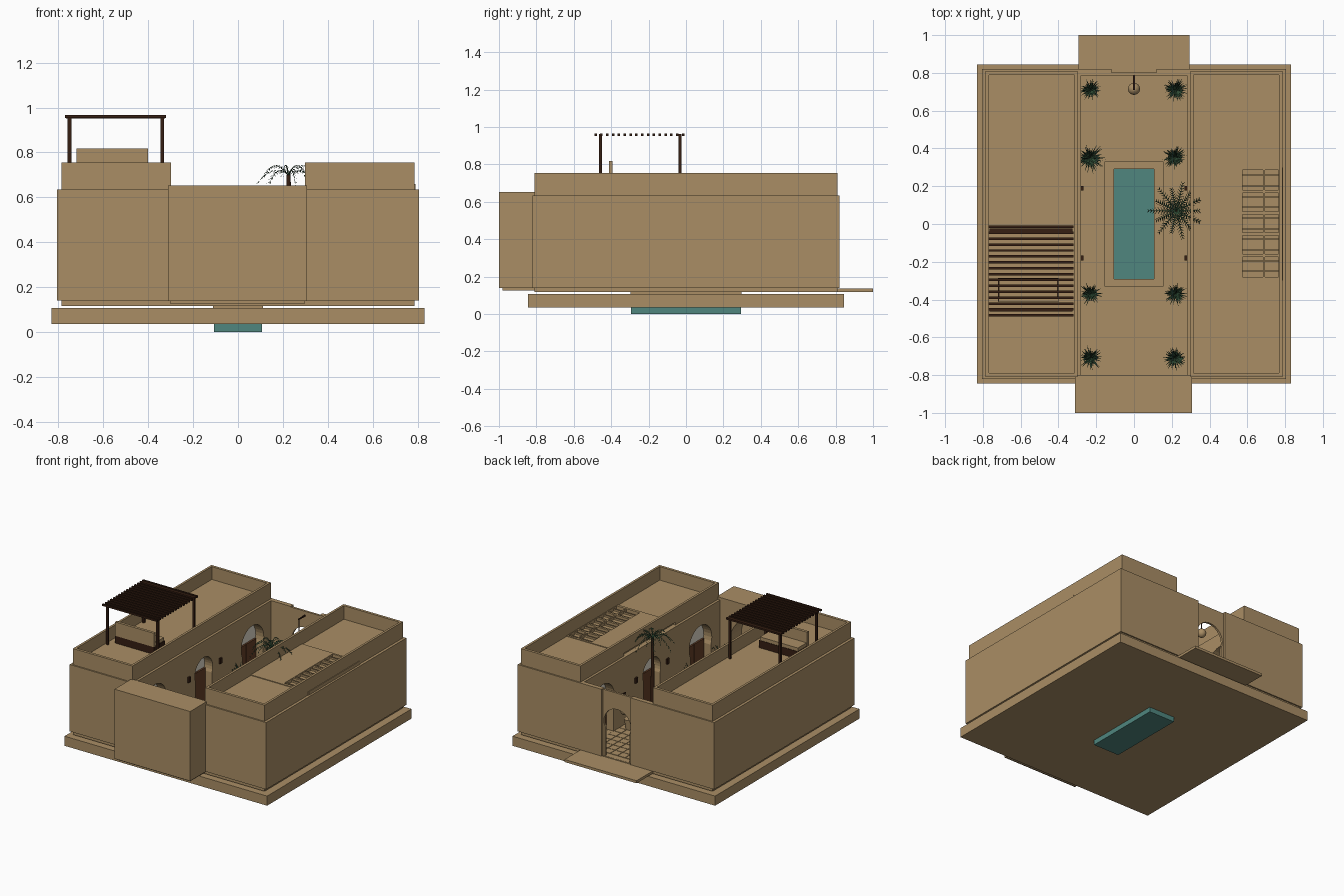
import bpy, bmesh, math, random
from mathutils import Vector, Matrix

if "Cube" in bpy.data.objects:
    bpy.data.objects.remove(bpy.data.objects["Cube"])
random.seed(4)

def mat(name, r, g, b):
    m = bpy.data.materials.new(name)
    m.diffuse_color = (r, g, b, 1)
    m.use_nodes = True
    m.node_tree.nodes["Principled BSDF"].inputs["Base Color"].default_value = m.diffuse_color
    return m

CLAY = mat("clay plaster", 0.40, 0.27, 0.13)
WATER = mat("pool teal", 0.08, 0.24, 0.21)
WOOD = mat("dark wood", 0.035, 0.013, 0.006)
DOOR = mat("door wood", 0.13, 0.05, 0.02)
LEAF = mat("leaf green", 0.03, 0.075, 0.037)
PALE = mat("pale plaster", 0.75, 0.70, 0.60)

def finish(name, bm, m, smooth=False):
    me = bpy.data.meshes.new(name)
    bm.to_mesh(me)
    bm.free()
    me.materials.append(m)
    if smooth:
        for p in me.polygons:
            p.use_smooth = len(p.vertices) == 4
    ob = bpy.data.objects.new(name, me)
    bpy.context.collection.objects.link(ob)
    return ob

def boxes(name, items, m=CLAY):
    """One object from boxes given as x0, x1, y0, y1, z0, z1."""
    bm = bmesh.new()
    for x0, x1, y0, y1, z0, z1 in items:
        M = Matrix.Translation(((x0+x1)/2, (y0+y1)/2, (z0+z1)/2)) @ Matrix.Diagonal((x1-x0, y1-y0, z1-z0, 1))
        bmesh.ops.create_cube(bm, size=1, matrix=M)
    return finish(name, bm, m)

def frame(name, x0, x1, y0, y1, tx, ty, z0, z1, m=CLAY):
    """Rectangular ring with side widths tx and ty."""
    return boxes(name, [(x0, x0+tx, y0, y1, z0, z1), (x1-tx, x1, y0, y1, z0, z1),
                        (x0+tx, x1-tx, y0, y0+ty, z0, z1), (x0+tx, x1-tx, y1-ty, y1, z0, z1)], m)

def cone(name, x, y, z0, z1, r0, r1, m, n=16):
    bm = bmesh.new()
    bmesh.ops.create_cone(bm, cap_ends=True, segments=n, radius1=r0, radius2=r1, depth=z1-z0,
                          matrix=Matrix.Translation((x, y, (z0+z1)/2)))
    return finish(name, bm, m, True)

def arch(name, c, w, spring, d0, d1, axis, m, bottom=0.141):
    """Horseshoe arch prism; axis 'x' runs through x, axis 'y' through y."""
    r = w * 0.55
    a0 = math.acos(w / 2 / r)
    pts = [(-w/2, bottom)]
    for i in range(21):
        a = math.pi + a0 - (math.pi + 2*a0) * i / 20
        pts.append((r*math.cos(a), spring + r*math.sin(a)))
    pts.append((w/2, bottom))
    bm = bmesh.new()
    put = lambda u, z, d: bm.verts.new((d, c+u, z) if axis == 'x' else (c+u, d, z))
    A, B = [put(u, z, d0) for u, z in pts], [put(u, z, d1) for u, z in pts]
    bm.faces.new(A)
    bm.faces.new(B)
    for i in range(len(pts)):
        j = (i+1) % len(pts)
        bm.faces.new((A[i], A[j], B[j], B[i]))
    bmesh.ops.recalc_face_normals(bm, faces=bm.faces)
    return finish(name, bm, m)

def cut(ob, *args):
    c = arch(ob.name + "_cutter", *args, CLAY)
    c.hide_render = True
    c.hide_viewport = True
    mod = ob.modifiers.new("arch", 'BOOLEAN')
    mod.operation, mod.object, mod.solver = 'DIFFERENCE', c, 'EXACT'

# base slab, house floor, steps and pool
boxes("base_slab", [(-0.83, 0.83, -0.845, 0.845, 0.036, 0.107)])
frame("house_floor", -0.785, 0.785, -0.81, 0.81, 0.673, 0.512, 0.117, 0.14)
boxes("back_step", [(-0.295, 0.295, 0.81, 1.0, 0.118, 0.137)])
boxes("front_step", [(-0.30, 0.295, -0.98, -0.81, 0.125, 0.14)])
boxes("pool_water", [(-0.107, 0.107, -0.295, 0.295, 0, 0.13)], WATER)
frame("pool_basin", -0.112, 0.112, -0.298, 0.298, 0.006, 0.006, 0.105, 0.145)
frame("pool_coping", -0.155, 0.155, -0.33, 0.33, 0.045, 0.034, 0.14, 0.152)

# courtyard paving
tiles, s = [], 0.0615
for i in range(9):
    for j in range(25):
        x, y = -0.277 + i*s, -0.78 + j*s
        if not (x + s > -0.157 and x < 0.157 and y + s > -0.335 and y < 0.335):
            tiles.append((x+0.002, x+s-0.002, y+0.002, y+s-0.002, 0.139, 0.144))
boxes("courtyard_tiles", tiles)

# two wings with arched recesses, doors, roofs and parapets
for side, sg in (("left", -1), ("right", 1)):
    X = lambda a, b: (min(sg*a, sg*b), max(sg*a, sg*b))
    wing = boxes(side + "_wing", [X(0.30, 0.805) + (-0.82, 0.82, 0.14, 0.635)])
    facade = boxes(side + "_facade", [X(0.28, 0.30) + (-0.81, 0.79, 0.14, 0.635)])
    for k, (y, w, sp) in enumerate(((0.0, 0.19, 0.41), (0.57, 0.24, 0.40), (-0.57, 0.24, 0.40))):
        cut(facade, y, w, sp, sg*0.27, sg*0.31, 'x')
        cut(wing, y, w, sp, sg*0.29, sg*0.35, 'x')
        arch(f"{side}_arch_panel_{k}", y, w*0.99, sp, sg*0.345, sg*0.352, 'x', PALE)
        h = w/2 - 0.004
        boxes(f"{side}_door_{k}", [X(0.332, 0.345) + (y-h, y-0.002, 0.14, sp-0.02),
                                   X(0.332, 0.345) + (y+0.002, y+h, 0.14, sp-0.02)], DOOR)
    for k, y in enumerate((0.19, -0.18)):
        boxes(f"{side}_sconce_{k}", [X(0.268, 0.282) + (y-0.012, y+0.012, 0.40, 0.44)], WOOD)
    x0, x1 = X(0.298, 0.785)
    if sg < 0:
        boxes("left_roof", [(x0, x1, -0.81, 0.81, 0.635, 0.66)])
    else:
        boxes("right_roof", [(x0, x1, -0.81, -0.3, 0.635, 0.655), (x0, x1, 0.3, 0.81, 0.635, 0.655)])
    frame(side + "_parapet", x0, x1, -0.81, 0.81, 0.017, 0.02, 0.655, 0.755)

# middle roof of right wing with slatted skylight
boxes("skylight_roof", [(0.315, 0.575, -0.3, 0.3, 0.635, 0.66), (0.765, 0.79, -0.3, 0.3, 0.635, 0.66),
                        (0.575, 0.765, -0.3, -0.28, 0.635, 0.66), (0.575, 0.765, 0.285, 0.3, 0.635, 0.66)])
bars = [(0.683, 0.693, -0.28, 0.285, 0.637, 0.658)]
for i in range(1, 5):
    y = -0.28 + i*0.113
    bars.append((0.575, 0.765, y-0.008, y+0.008, 0.637, 0.658))
for i in range(10):
    y = -0.25 + i*0.0565
    bars.append((0.575, 0.765, y-0.004, y+0.004, 0.637, 0.65))
boxes("skylight_grid", bars)

# front block with an alcove open to the courtyard
block = boxes("front_block", [(-0.312, 0.308, -1.0, -0.80, 0.138, 0.653)])
cut(block, 0, 0.36, 0.36, -0.93, -0.79, 'y')

# back wall with arched entrance and hanging lantern
boxes("back_wall", [(-0.30, -0.12, 0.787, 0.82, 0.14, 0.635), (0.118, 0.30, 0.787, 0.82, 0.14, 0.635)])
gate = boxes("back_gate_panel", [(-0.12, 0.118, 0.787, 0.803, 0.138, 0.63)])
cut(gate, 0, 0.20, 0.40, 0.77, 0.82, 'y', )
bm = bmesh.new()
bmesh.ops.create_uvsphere(bm, u_segments=16, v_segments=10, radius=0.032, matrix=Matrix.Translation((0, 0.715, 0.47)))
finish("lantern", bm, CLAY, True)
cone("lantern_rod", 0, 0.715, 0.50, 0.60, 0.003, 0.003, WOOD, 8)
boxes("lantern_arm", [(-0.004, 0.004, 0.71, 0.79, 0.596, 0.604)], WOOD)

# roof pergola
boxes("pergola_posts", [(x-0.008, x+0.008, y-0.008, y+0.008, 0.66, 0.955)
                        for x in (-0.75, -0.338) for y in (-0.456, -0.032)], WOOD)
boxes("pergola_slats", [(-0.77, -0.32, -0.49 + i*0.0312, -0.477 + i*0.0312, 0.953, 0.966) for i in range(16)], WOOD)
boxes("pergola_beams", [(-0.765, -0.325, y-0.008, y+0.008, 0.951, 0.962) for y in (-0.456, -0.032)], WOOD)

# roof bench
boxes("bench_base", [(-0.72, -0.40, -0.41, -0.285, 0.66, 0.715)], WOOD)
boxes("bench_seat_cushion", [(-0.715, -0.405, -0.39, -0.288, 0.715, 0.74)])
boxes("bench_back", [(-0.718, -0.40, -0.412, -0.392, 0.715, 0.818)])

def blade(bm, pts, side, w):
    """Tapering leaf strip along a path."""
    n = len(pts) - 1
    rows = [(bm.verts.new(p - side*w*(1-i/n*0.9)), bm.verts.new(p + side*w*(1-i/n*0.9))) for i, p in enumerate(pts)]
    for a, b in zip(rows, rows[1:]):
        bm.faces.new((a[0], a[1], b[1], b[0]))

# potted shrubs along both sides
spots = [(-0.23, 0.71, 0.06), (0.22, 0.71, 0.065), (-0.235, 0.35, 0.085), (0.215, 0.355, 0.065),
         (-0.23, -0.37, 0.065), (0.22, -0.37, 0.065), (-0.23, -0.71, 0.065), (0.215, -0.71, 0.065)]
for k, (x, y, r) in enumerate(spots):
    cone(f"shrub_pot_{k}", x, y, 0.14, 0.215, 0.026, 0.036, CLAY)
    bm = bmesh.new()
    for i in range(60):
        a, reach, top = i*2.4, r*random.uniform(0.35, 1.05), random.uniform(0.04, 0.14)
        d, sd = Vector((math.cos(a), math.sin(a), 0)), Vector((-math.sin(a), math.cos(a), 0))
        path = [Vector((x, y, 0.21)) + d*reach*t + Vector((0, 0, top*(1.7*t - 0.8*t*t))) for t in (0, 0.35, 0.7, 1)]
        blade(bm, path, sd, 0.005)
    finish(f"shrub_leaves_{k}", bm, LEAF)

# palm tree by the pool
px, py = 0.225, 0.07
cone("palm_planter", px, py, 0.14, 0.19, 0.045, 0.055, CLAY, 20)
cone("palm_trunk", px, py, 0.18, 0.70, 0.015, 0.010, WOOD, 10)
bm = bmesh.new()
for i in range(14):
    a, L = i*math.tau/14, 0.145 if i % 2 else 0.115
    d, sd = Vector((math.cos(a), math.sin(a), 0)), Vector((-math.sin(a), math.cos(a), 0))
    lift = 0.14 if i % 2 else 0.19
    at = lambda t: Vector((px, py, 0.695)) + d*L*t + Vector((0, 0, lift*t - 0.185*t*t))
    blade(bm, [at(t/6) for t in range(7)], sd, 0.004)
    for j in range(2, 11):
        for sgn in (-1, 1):
            p = at(j/10)
            tip = p + sd*sgn*0.026*(1.15 - j/14) + d*0.012 - Vector((0, 0, 0.012))
            blade(bm, [p, tip], d, 0.0035)
finish("palm_fronds", bm, LEAF)
